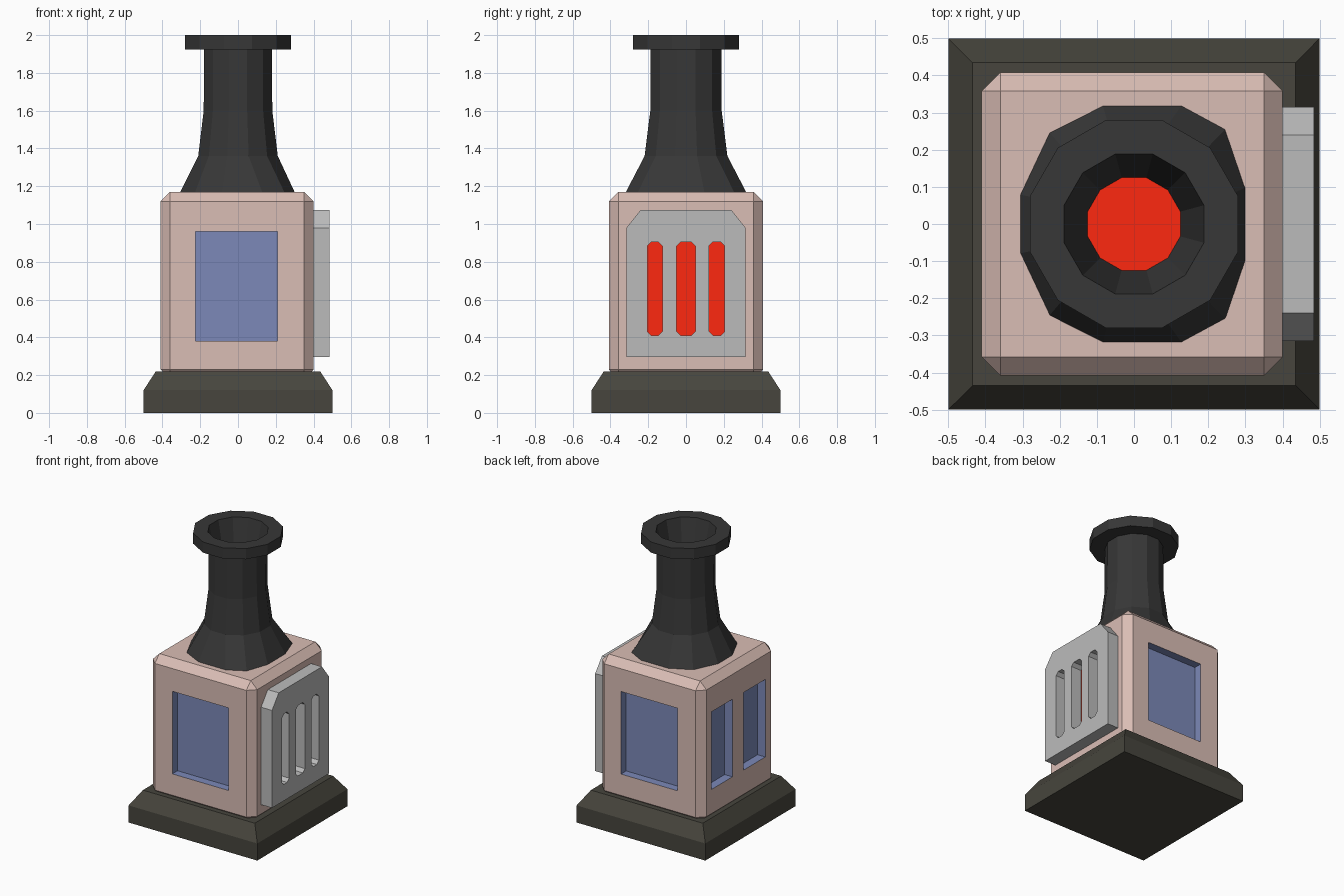
import bpy, bmesh, math

if "Cube" in bpy.data.objects:
    bpy.data.objects.remove(bpy.data.objects["Cube"])


def material(name, rgb):
    m = bpy.data.materials.new(name)
    m.diffuse_color = (*rgb, 1)
    m.use_nodes = True
    m.node_tree.nodes["Principled BSDF"].inputs["Base Color"].default_value = m.diffuse_color
    return m


BASE = material("dark_stone", (0.063, 0.06, 0.047))
PINK = material("pale_wall", (0.70, 0.51, 0.46))
BLUE = material("blue_panel", (0.20, 0.25, 0.48))
DARK = material("dark_iron", (0.038, 0.038, 0.038))
GREY = material("grey_metal", (0.5, 0.5, 0.5))
RED = material("red_glow", (1.0, 0.022, 0.005))


def make(name, bm, *mats):
    bmesh.ops.recalc_face_normals(bm, faces=bm.faces)
    me = bpy.data.meshes.new(name)
    bm.to_mesh(me)
    bm.free()
    for m in mats:
        me.materials.append(m)
    ob = bpy.data.objects.new(name, me)
    bpy.context.collection.objects.link(ob)
    return ob


def rings_mesh(rings, caps=True):
    """Bridge successive rings of 3D points; optionally cap both ends."""
    bm = bmesh.new()
    vs = [[bm.verts.new(p) for p in r] for r in rings]
    n = len(vs[0])
    for a, b in zip(vs, vs[1:]):
        for i in range(n):
            j = (i + 1) % n
            bm.faces.new((a[i], a[j], b[j], b[i]))
    if caps:
        bm.faces.new(vs[0])
        bm.faces.new(vs[-1])
    return bm


def box(x0, x1, y0, y1, z0, z1):
    quad = [(x0, y0), (x1, y0), (x1, y1), (x0, y1)]
    return rings_mesh([[(x, y, z) for x, y in quad] for z in (z0, z1)])


def prism_x(pts, x0, x1):
    return rings_mesh([[(x, y, z) for y, z in pts] for x in (x0, x1)])


def cut(target, cutter):
    mod = target.modifiers.new("cut", 'BOOLEAN')
    mod.operation, mod.solver, mod.object = 'DIFFERENCE', 'EXACT', cutter
    bpy.context.view_layer.objects.active = target
    bpy.ops.object.modifier_apply(modifier=mod.name)
    bpy.data.objects.remove(cutter)


# Plinth with sloped shoulder
square = [(-1, -1), (1, -1), (1, 1), (-1, 1)]
make("base", rings_mesh([[(x * s, y * s, z) for x, y in square]
                         for s, z in ((0.5, 0), (0.5, 0.12), (0.435, 0.22))]), BASE)

# Chamfered body
bm = box(-0.41, 0.40, -0.408, 0.408, 0.18, 1.17)
bmesh.ops.bevel(bm, geom=bm.edges[:], offset=0.05, segments=1, affect='EDGES')
body = make("body", bm, PINK, BLUE)

# Recessed blue windows: one front, one back, two on the left
for dims in ((-0.225, 0.21, -0.6, -0.35, 0.38, 0.96),
             (-0.22, 0.22, 0.35, 0.6, 0.38, 0.96),
             (-0.6, -0.35, 0.07, 0.305, 0.40, 0.945),
             (-0.6, -0.35, -0.295, -0.055, 0.40, 0.945)):
    bm = box(*dims)
    for f in bm.faces:
        f.material_index = 1
    cut(body, make("window_cutter", bm, PINK, BLUE))

# Slotted grate on the right, with a glowing panel behind it
half = [(0.315, 0.295), (0.315, 0.98), (0.24, 1.075)]
grate = make("grate", prism_x(half + [(-y, z) for y, z in half[::-1]], 0.39, 0.485), GREY)
for c, w in ((-0.165, 0.04), (0, 0.05), (0.163, 0.042)):
    k = 0.022
    side = [(w - k, 0.41), (w, 0.41 + k), (w, 0.905 - k), (w - k, 0.905)]
    pts = [(c + y, z) for y, z in side] + [(c - y, z) for y, z in side[::-1]]
    cut(grate, make("slot_cutter", prism_x(pts, 0.3, 0.6), GREY))
make("grate_glow", box(0.395, 0.406, -0.25, 0.25, 0.38, 0.93), RED)

# Twelve-sided chimney; the skirt ring is slightly uneven
even = [(math.cos(a), 1.04 * math.sin(a)) for a in
        (math.radians(15 + 30 * i) for i in range(12))]
upper = [(0.95, 0.31), (0.78, 0.81), (0.41, 1.01), (-0.265, 1.01), (-0.72, 0.78), (-0.97, 0.25)]
skirt = upper + [(x, -y) for x, y in upper[::-1]]
round_ring = [(x, y / 1.04) for x, y in even]
profile = [(skirt, 0.32, 1.16), (even, 0.218, 1.36), (even, 0.188, 1.6),
           (even, 0.186, 1.925), (round_ring, 0.29, 1.925), (round_ring, 0.29, 2.0),
           (round_ring, 0.195, 2.0), (round_ring, 0.128, 1.7)]
make("chimney", rings_mesh([[(x * s, y * s, z) for x, y in r] for r, s, z in profile],
                           caps=False), DARK)

# Glow at the bottom of the chimney bore
bm = bmesh.new()
bm.faces.new([bm.verts.new((x * 0.13, y * 0.13, 1.705)) for x, y in round_ring])
make("chimney_glow", bm, RED)
